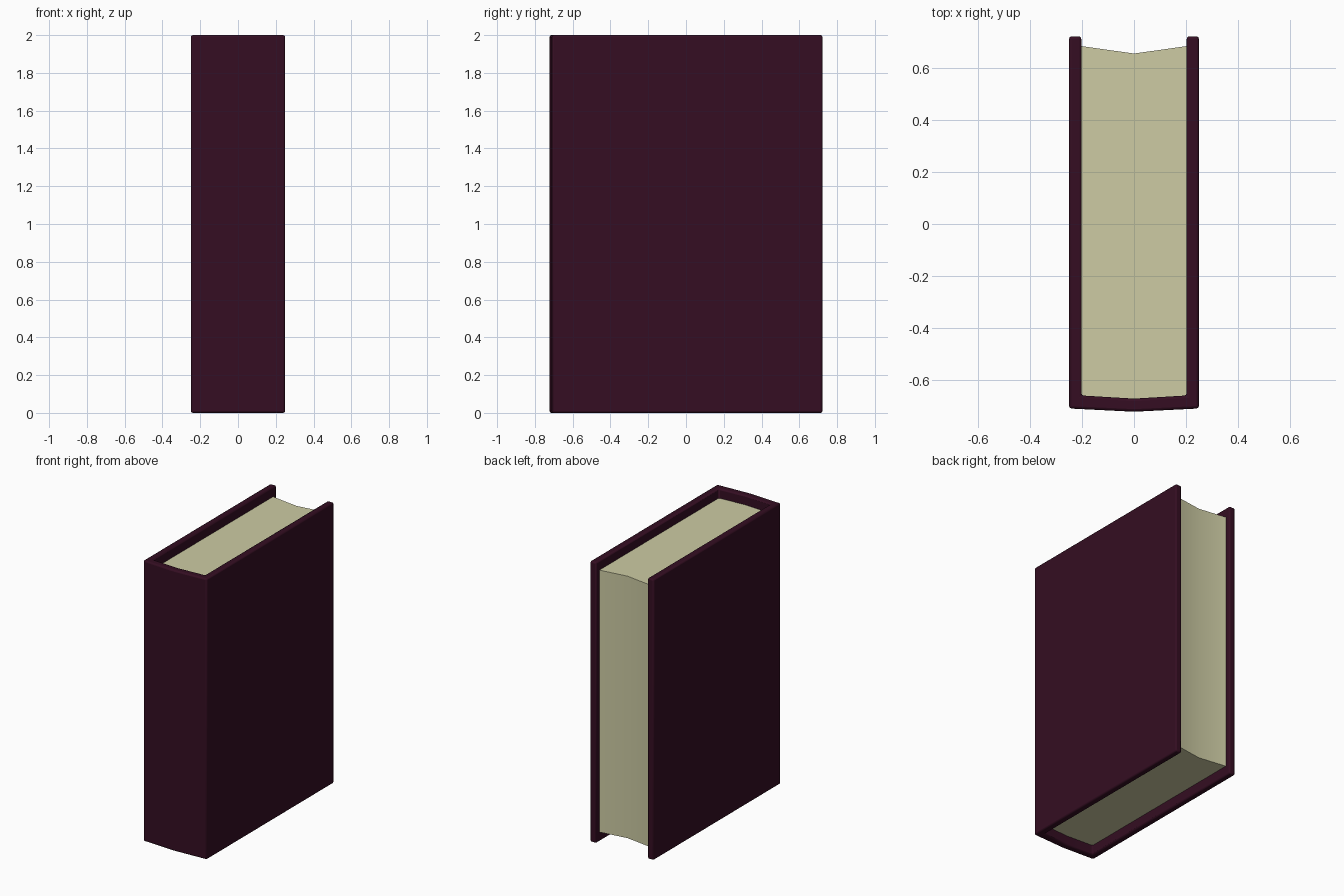
import bpy, bmesh, math

if "Cube" in bpy.data.objects:
    bpy.data.objects.remove(bpy.data.objects["Cube"])

def material(name, rgb):
    m = bpy.data.materials.new(name)
    m.diffuse_color = (*rgb, 1.0)
    m.use_nodes = True
    m.node_tree.nodes["Principled BSDF"].inputs["Base Color"].default_value = m.diffuse_color
    return m

def prism(name, outline, z0, z1, mat, bevel=0.0):
    """Extrude a closed xy outline from z0 to z1."""
    bm = bmesh.new()
    face = bm.faces.new([bm.verts.new((x, y, z0)) for x, y in outline])
    res = bmesh.ops.extrude_face_region(bm, geom=[face])
    top = [g for g in res["geom"] if isinstance(g, bmesh.types.BMVert)]
    bmesh.ops.translate(bm, verts=top, vec=(0, 0, z1 - z0))
    bmesh.ops.recalc_face_normals(bm, faces=bm.faces)
    mesh = bpy.data.meshes.new(name)
    bm.to_mesh(mesh)
    bm.free()
    mesh.materials.append(mat)
    ob = bpy.data.objects.new(name, mesh)
    bpy.context.collection.objects.link(ob)
    if bevel:
        mod = ob.modifiers.new("soft_edges", "BEVEL")
        mod.width = bevel
        mod.segments = 2
        mod.limit_method = "ANGLE"
        mod.angle_limit = math.radians(40)
    bpy.ops.object.select_all(action="DESELECT")
    ob.select_set(True)
    bpy.context.view_layer.objects.active = ob
    bpy.ops.object.shade_smooth_by_angle(angle=math.radians(30))
    return ob

cover_mat = material("dark burgundy", (0.035, 0.0042, 0.016))
page_mat = material("cream paper", (0.61, 0.60, 0.37))

# U-shaped cover with a slightly bowed spine
cover = [(-0.25, 0.7225), (-0.25, -0.71), (0, -0.7225), (0.25, -0.71),
         (0.25, 0.7225), (0.203, 0.7225), (0.203, -0.66), (0, -0.672),
         (-0.203, -0.66), (-0.203, 0.7225)]
prism("cover", cover, 0.0, 2.0, cover_mat, 0.01)

# Page block, set back from the cover, with a hollow fore-edge
pages = [(-0.204, 0.685), (-0.204, -0.661), (0, -0.673), (0.204, -0.661),
         (0.204, 0.685), (0, 0.656)]
prism("pages", pages, 0.067, 1.933, page_mat)
